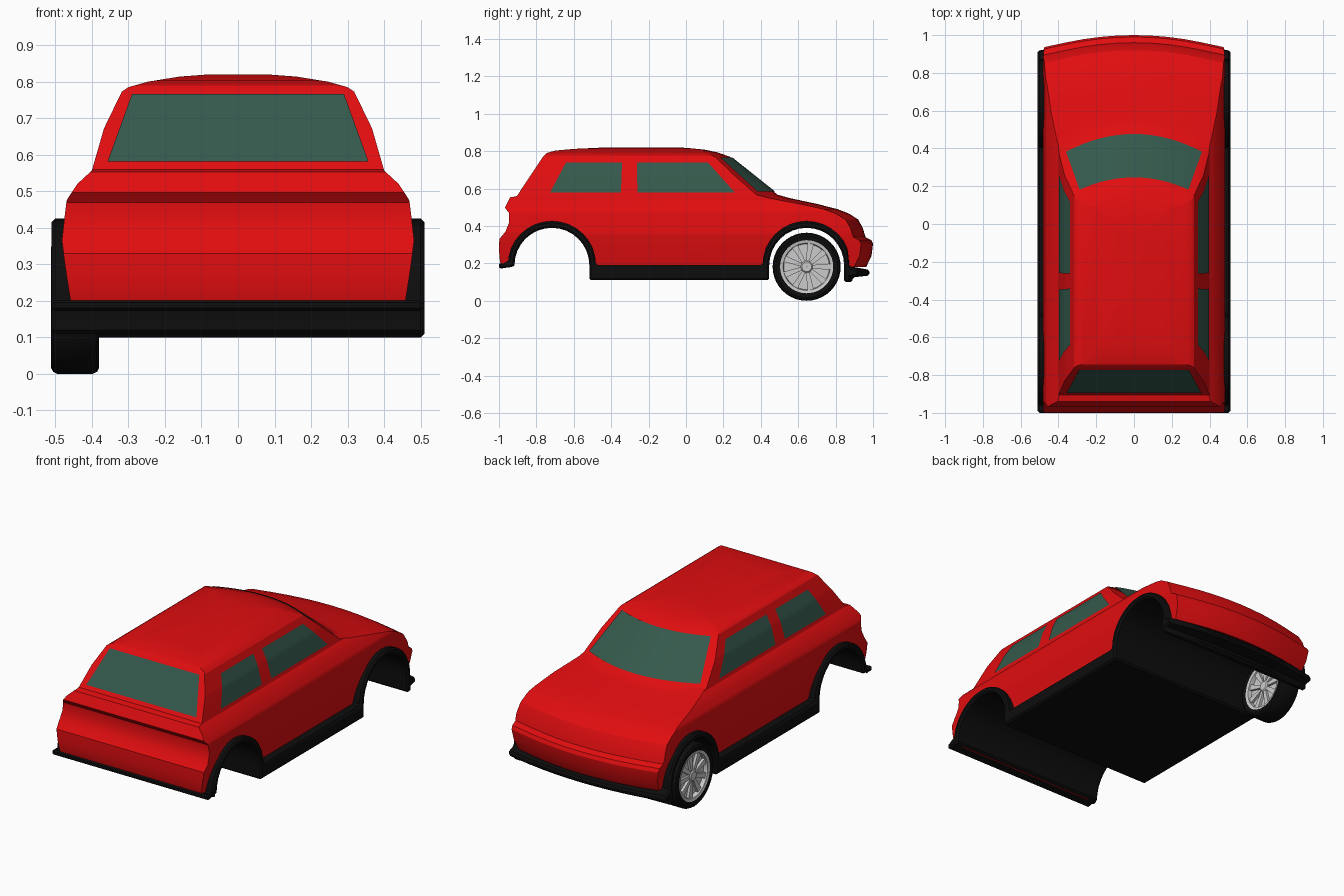
import bpy, bmesh, math
from mathutils import Vector, Matrix

if "Cube" in bpy.data.objects:
    bpy.data.objects.remove(bpy.data.objects["Cube"])


def material(name, rgb):
    m = bpy.data.materials.new(name)
    m.diffuse_color = (*rgb, 1)
    m.use_nodes = True
    m.node_tree.nodes["Principled BSDF"].inputs["Base Color"].default_value = m.diffuse_color
    return m


RED = material("red paint", (0.75, 0.004, 0.005))
BLACK = material("black plastic", (0.004, 0.004, 0.004))
GLASS = material("green glass", (0.035, 0.1, 0.072))
SILVER = material("silver alloy", (0.6, 0.6, 0.6))


def make(name, bm, mat):
    bmesh.ops.recalc_face_normals(bm, faces=bm.faces[:])
    me = bpy.data.meshes.new(name)
    bm.to_mesh(me)
    bm.free()
    ob = bpy.data.objects.new(name, me)
    me.materials.append(mat)
    bpy.context.collection.objects.link(ob)
    return ob


def prism(name, pts, to3d, depth, mat):
    """Extrude a closed 2D outline by depth."""
    bm = bmesh.new()
    f = bm.faces.new([bm.verts.new(to3d(*p)) for p in pts])
    r = bmesh.ops.extrude_face_region(bm, geom=[f])
    bmesh.ops.translate(bm, vec=depth, verts=[v for v in r["geom"] if isinstance(v, bmesh.types.BMVert)])
    return make(name, bm, mat)


def select(ob):
    bpy.ops.object.select_all(action='DESELECT')
    ob.select_set(True)
    bpy.context.view_layer.objects.active = ob


def boolean(ob, cutter, op):
    m = ob.modifiers.new("cut", 'BOOLEAN')
    m.operation, m.object, m.solver = op, cutter, 'EXACT'
    select(ob)
    bpy.ops.object.modifier_apply(modifier=m.name)
    bpy.data.objects.remove(cutter)


def smooth(ob, deg):
    select(ob)
    bpy.ops.object.shade_smooth_by_angle(angle=math.radians(deg))


def interp(t, table):
    for (a, va), (b, vb) in zip(table, table[1:]):
        if t <= b:
            return va + (vb - va) * max(0, (t - a) / (b - a))
    return table[-1][1]


def bow_mesh(ob, bow):
    """Slice lengthwise, then curve the front in plan."""
    bm = bmesh.new()
    bm.from_mesh(ob.data)
    for x in (-.36, -.27, -.18, -.09, 0, .09, .18, .27, .36):
        bmesh.ops.bisect_plane(bm, geom=bm.verts[:] + bm.edges[:] + bm.faces[:], dist=1e-5,
                               plane_co=(x, 0, 0), plane_no=(1, 0, 0))
    for v in bm.verts:
        v.co.y = bow(v.co.x, v.co.y)
    bm.to_mesh(ob.data)
    bm.free()


def body_bow(x, y):
    return y - interp(y, [(0, 0), (.17, .8), (.5, .72), (.8, .35), (1, .3)]) * min(abs(x), .46) ** 2


def bumper_bow(x, y):
    return y - interp(y, [(.86, 0), (.98, .25)]) * x * x


def arc(cy, r, a0, a1, n=16):
    return [(cy + r * math.cos(math.radians(a0 + (a1 - a0) * i / n)),
             .19 + r * math.sin(math.radians(a0 + (a1 - a0) * i / n))) for i in range(n + 1)]


REAR, FRONT = -.717, .645          # wheel arch centres

# Red body: side silhouette intersected with front silhouette
side = [(-.985, .18), (-.995, .21), (-1, .27), (-.998, .33), (-.965, .37), (-.945, .42), (-.947, .47),
        (-.968, .497), (-.94, .553), (-.904, .56), (-.765, .77), (-.745, .79), (-.7, .803), (-.6, .812),
        (-.45, .819), (-.25, .822), (0, .818), (.1, .808), (.17, .793), (.235, .77), (.49, .567),
        (.55, .55), (.7, .518), (.81, .49), (.87, .467), (.92, .435), (.945, .39), (.96, .34),
        (.99, .325), (1, .305), (.992, .24), (.963, .18)]
half = [(.452, .17), (.46, .21), (.474, .3), (.482, .366), (.476, .42), (.469, .475), (.46, .49), (.44, .52),
        (.40, .557), (.367, .672), (.318, .773), (.30, .785), (.247, .80), (.16, .814), (.08, .82)]
outline = half + [(-x, z) for x, z in reversed(half)]
body = prism("body_shell", side, lambda y, z: (-.6, y, z), (1.2, 0, 0), RED)
front_shape = prism("front_shape", outline, lambda x, z: (x, -1.2, z), (0, 2.4, 0), RED)
boolean(body, front_shape, 'INTERSECT')
bow_mesh(body, body_bow)
for cy in (REAR, FRONT):
    boolean(body, prism("arch_cutter", arc(cy, .22, 0, 337.5, 30), lambda y, z: (-.7, y, z),
                        (1.4, 0, 0), RED), 'DIFFERENCE')
body.data.materials.clear()
body.data.materials.append(RED)
smooth(body, 25)

# Black underbody: floor, sills, arch linings and bumper lips in one outline
under = ([(-1, .17), (-.925, .183)] + arc(REAR, .2, 180, 0) + [(-.517, .11), (.445, .11)]
         + arc(FRONT, .2, 180, 0) + [(.845, .10), (.89, .10), (.89, .125), (.98, .135), (.982, .165), (.90, .18)]
         + arc(FRONT, .236, 0, 180) + arc(REAR, .236, 0, 180) + [(-1, .205)])
trim = prism("underbody_trim", under, lambda y, z: (-.51, y, z), (1.02, 0, 0), BLACK)
bev = trim.modifiers.new("bevel", 'BEVEL')
bev.width, bev.segments, bev.limit_method, bev.angle_limit = .01, 1, 'ANGLE', math.radians(70)
select(trim)
bpy.ops.object.modifier_apply(modifier="bevel")
bow_mesh(trim, bumper_bow)
smooth(trim, 30)


# Windows: thin patches that follow the body surface
def patch(name, corners, place, n=16):
    bl, br, tr, tl = [Vector(c) for c in corners]
    bm = bmesh.new()
    g = [[bm.verts.new(place(*bl.lerp(br, i / n).lerp(tl.lerp(tr, i / n), j / n)))
          for i in range(n + 1)] for j in range(n + 1)]
    for j in range(n):
        for i in range(n):
            bm.faces.new((g[j][i], g[j][i + 1], g[j + 1][i + 1], g[j + 1][i]))
    ob = make(name, bm, GLASS)
    smooth(ob, 30)
    return ob


def on_side(s):
    return lambda y, z: (s * (interp(z, [(q, p) for p, q in half]) + .004), y, z + .001)


def on_windshield(x, z):
    y = interp(z, [(.567, .49), (.77, .235)])
    return x, body_bow(x, y) + .003, z + .004


def on_hatch(x, z):
    return x, interp(z, [(.56, -.904), (.77, -.765)]) - .004, z + .002


for s, label in ((1, "right"), (-1, "left")):
    patch(label + "_front_window", [(-.26, .577), (.262, .577), (.118, .738), (-.262, .738)], on_side(s))
    patch(label + "_rear_window", [(-.727, .577), (-.348, .577), (-.342, .738), (-.642, .738)], on_side(s))
patch("windshield", [(-.36, .58), (.36, .58), (.288, .763), (-.288, .763)], on_windshield)
patch("hatch_window", [(-.357, .58), (.357, .58), (.29, .765), (-.29, .765)], on_hatch)


# Single wheel, on the left front corner
def lathe(bm, prof, n=40):
    rings = [[bm.verts.new((x, r * math.cos(2 * math.pi * i / n), r * math.sin(2 * math.pi * i / n)))
              for i in range(n)] for r, x in prof]
    for a, b in zip(rings, rings[1:] + rings[:1]):
        for i in range(n):
            k = (i + 1) % n
            bm.faces.new((a[i], a[k], b[k], b[i]))


CENTRE = (-.446, FRONT, .182)
bm = bmesh.new()
lathe(bm, [(.14, -.06), (.165, -.066), (.176, -.06), (.182, -.048),
           (.182, .048), (.176, .06), (.165, .066), (.14, .06)])
tyre = make("tyre", bm, BLACK)

bm = bmesh.new()
lathe(bm, [(.126, -.058), (.142, -.062), (.142, .062), (.126, .058), (.122, .035), (.122, -.035)])
lathe(bm, [(.001, -.035), (.125, -.035), (.125, .035), (.001, .035)])
lathe(bm, [(.001, -.056), (.026, -.056), (.034, -.048), (.034, .048), (.026, .056), (.001, .056)], 20)
for i in range(9):
    r = bmesh.ops.create_cube(bm, size=1)["verts"]
    for v in r:
        v.co = Vector((v.co.x * .1, .078 + v.co.y * .1, v.co.z * (.026 + .016 * v.co.y)))
    bmesh.ops.rotate(bm, verts=r, cent=(0, 0, 0), matrix=Matrix.Rotation(2 * math.pi * i / 9, 3, 'X'))
rim = make("wheel_rim", bm, SILVER)
for ob in (tyre, rim):
    ob.location = CENTRE
    smooth(ob, 30)
